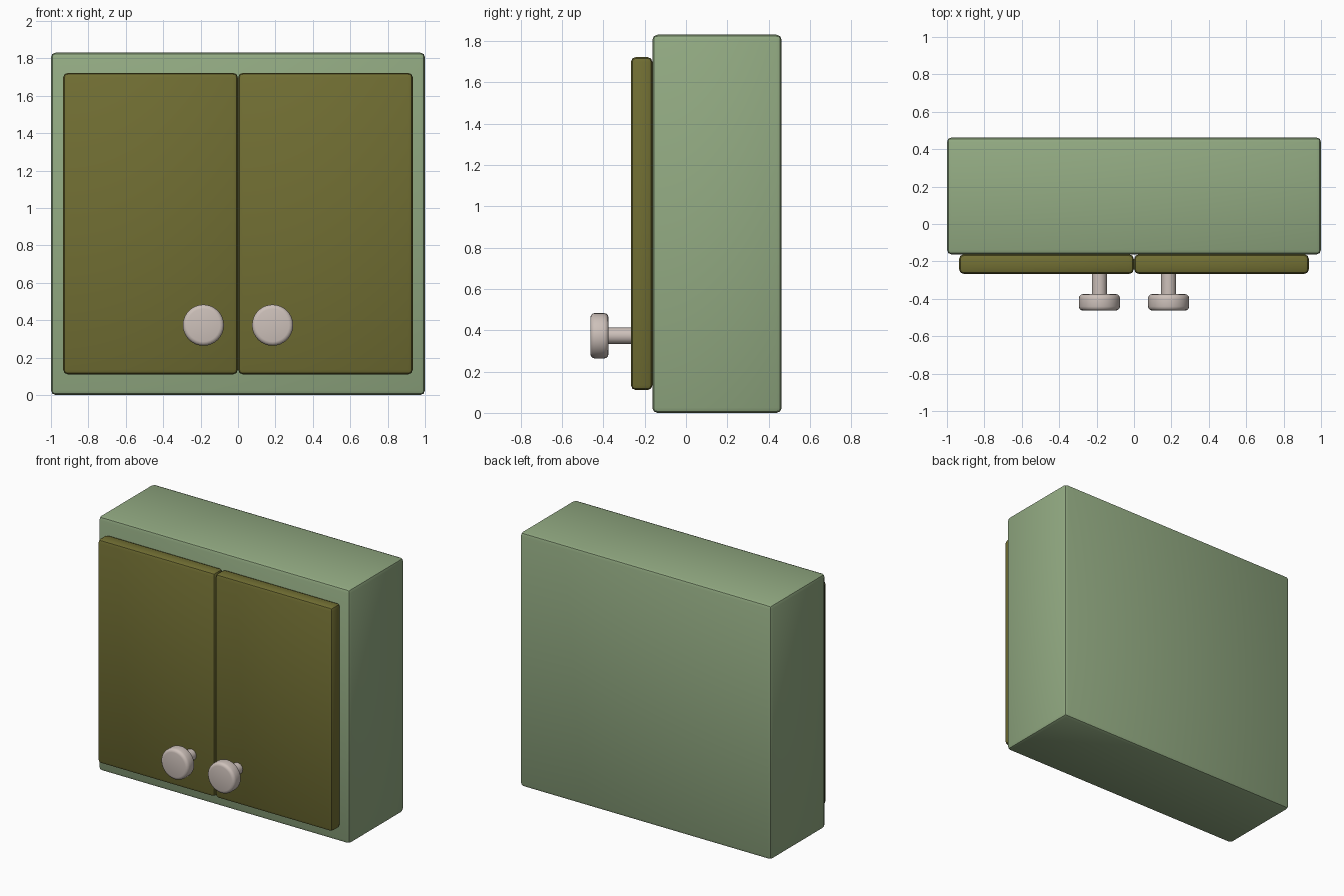
import bpy, bmesh, math

if "Cube" in bpy.data.objects:
    bpy.data.objects.remove(bpy.data.objects["Cube"])


def material(name, rgb):
    m = bpy.data.materials.new(name)
    m.diffuse_color = (*rgb, 1)
    m.use_nodes = True
    m.node_tree.nodes["Principled BSDF"].inputs["Base Color"].default_value = m.diffuse_color
    return m


green = material("sage green", (0.29, 0.405, 0.225))
olive = material("olive brown", (0.165, 0.157, 0.033))
pale = material("pale metal", (0.61, 0.53, 0.49))


def finish(name, bm, mat, angle):
    bmesh.ops.recalc_face_normals(bm, faces=bm.faces)
    me = bpy.data.meshes.new(name)
    bm.to_mesh(me)
    bm.free()
    me.materials.append(mat)
    ob = bpy.data.objects.new(name, me)
    bpy.context.collection.objects.link(ob)
    bpy.ops.object.select_all(action='DESELECT')
    bpy.context.view_layer.objects.active = ob
    ob.select_set(True)
    bpy.ops.object.shade_smooth_by_angle(angle=math.radians(angle))
    return ob


def box(name, lo, hi, bevel, mat):
    bm = bmesh.new()
    bmesh.ops.create_cube(bm, size=1)
    for v in bm.verts:
        v.co = [(a + b) / 2 + c * (b - a) for a, b, c in zip(lo, hi, v.co)]
    bmesh.ops.bevel(bm, geom=bm.edges[:], offset=bevel, segments=2,
                    profile=0.5, affect='EDGES')
    return finish(name, bm, mat, 40)


def knob(name, x, z, mat, n=32):
    # lathe a stem-and-disc profile of (radius, y) around the y axis
    profile = [(0.04, -0.25), (0.04, -0.375), (0.088, -0.375)]
    r, c = 0.022, 0.088
    profile += [(c + r * math.sin(t), -0.397 + r * math.cos(t))
                for t in (math.pi / 6, math.pi / 3, math.pi / 2)]
    profile += [(c + r * math.sin(t), -0.441 + r * math.cos(t))
                for t in (math.pi / 2, math.pi * 2 / 3, math.pi * 5 / 6, math.pi)]
    bm = bmesh.new()
    rings = [[bm.verts.new((x + rad * math.cos(2 * math.pi * i / n), y,
                            z + rad * math.sin(2 * math.pi * i / n)))
              for i in range(n)] for rad, y in profile]
    for a, b in zip(rings, rings[1:]):
        for i in range(n):
            j = (i + 1) % n
            bm.faces.new((a[i], a[j], b[j], b[i]))
    bm.faces.new(rings[0])
    bm.faces.new(rings[-1])
    return finish(name, bm, mat, 40)


# cabinet carcass
box("cabinet_body", (-1, -0.163, 0), (1, 0.463, 1.83), 0.025, green)

# pair of doors with round knobs
for side, s in (("left", -1), ("right", 1)):
    x0, x1 = sorted((s * 0.001, s * 0.935))
    box(side + "_door", (x0, -0.267, 0.11), (x1, -0.162, 1.722), 0.025, olive)
    knob(side + "_knob", s * 0.185, 0.373, pale)
